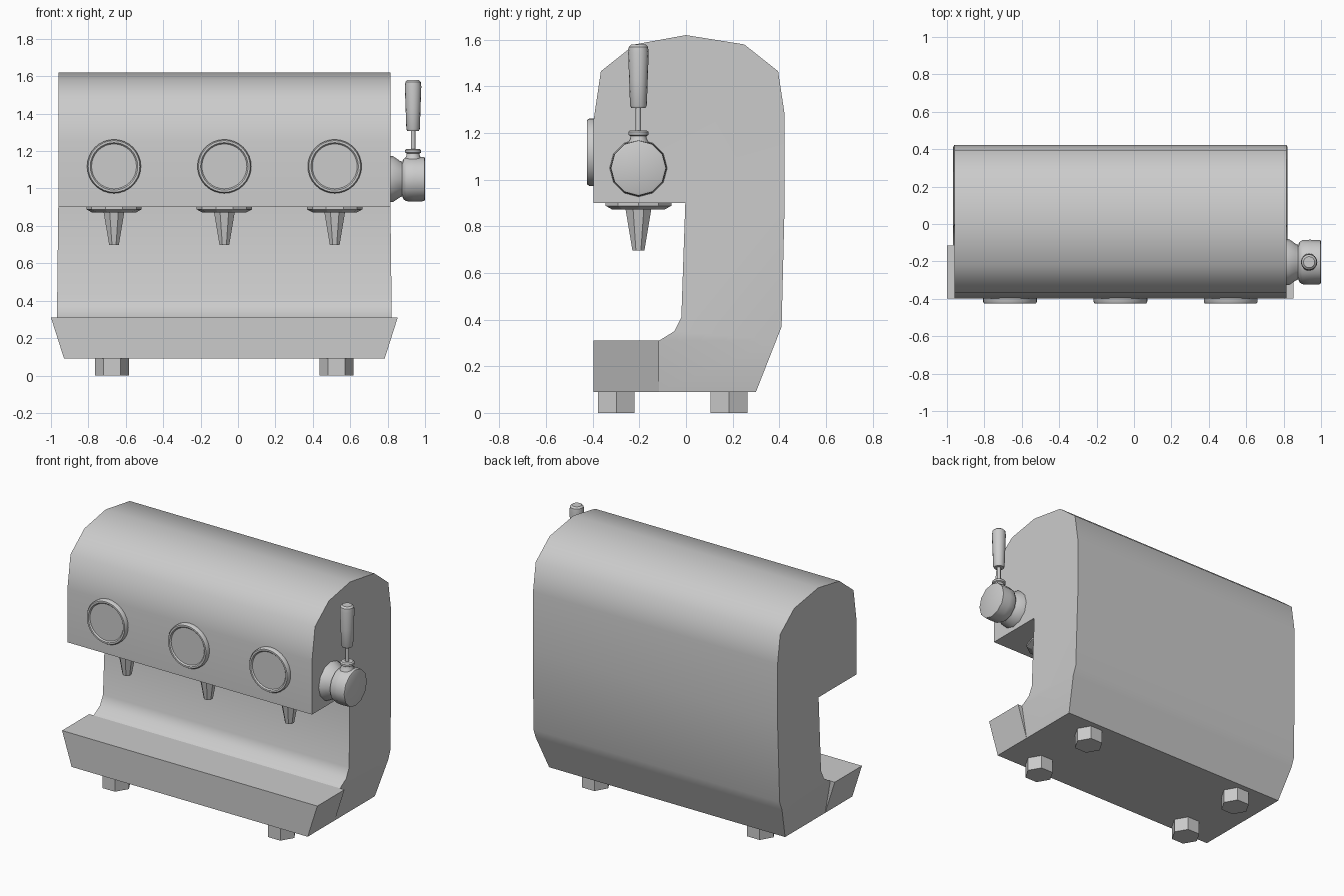
import bpy, bmesh, math
from mathutils import Matrix, Vector

if "Cube" in bpy.data.objects:
    bpy.data.objects.remove(bpy.data.objects["Cube"])

CX = -0.073          # centre line of the machine body
GROUPS = [-0.663, -0.073, 0.517]


def finish(bm, name, angle=None):
    bmesh.ops.recalc_face_normals(bm, faces=bm.faces)
    me = bpy.data.meshes.new(name)
    bm.to_mesh(me)
    bm.free()
    ob = bpy.data.objects.new(name, me)
    bpy.context.collection.objects.link(ob)
    if angle:
        bpy.ops.object.select_all(action='DESELECT')
        ob.select_set(True)
        bpy.context.view_layer.objects.active = ob
        bpy.ops.object.shade_smooth_by_angle(angle=math.radians(angle))
    return ob


def lathe(name, profile, sides, loc, rot=None, angle=40, phase=0.0):
    """Revolve (radius, height) pairs about local z, with flat end caps."""
    bm = bmesh.new()
    rings = []
    for r, h in profile:
        rings.append([bm.verts.new((r * math.cos(phase + 2 * math.pi * i / sides),
                                    r * math.sin(phase + 2 * math.pi * i / sides), h))
                      for i in range(sides)])
    for a, b in zip(rings, rings[1:]):
        for i in range(sides):
            j = (i + 1) % sides
            bm.faces.new((a[i], a[j], b[j], b[i]))
    bm.faces.new(rings[0])
    bm.faces.new(rings[-1])
    m = Matrix.Translation(loc) @ (rot or Matrix.Identity(4))
    bmesh.ops.transform(bm, matrix=m, verts=bm.verts)
    return finish(bm, name, angle)


def half_width(z):
    """Side walls swell slightly low down, then tuck in at the base."""
    if z > 0.89:
        return 0.888
    if z > 0.31:
        return 0.888 + 0.007 * (0.9 - z) / 0.59
    return 0.857 + 0.038 * (z - 0.09) / 0.22


# main body: C-shaped side profile extruded along x
outline = [(-0.115, 0.09), (0.30, 0.09), (0.41, 0.37), (0.423, 0.90), (0.423, 1.28),
           (0.395, 1.465), (0.25, 1.58), (0.0, 1.62), (-0.22, 1.58), (-0.365, 1.465),
           (-0.397, 1.25), (-0.397, 0.90), (-0.003, 0.90), (-0.02, 0.41),
           (-0.05, 0.35), (-0.115, 0.31)]
bm = bmesh.new()
face = bm.faces.new([bm.verts.new((-1, y, z)) for y, z in outline])
ext = bmesh.ops.extrude_face_region(bm, geom=[face], use_keep_orig=True)
for v in ext['geom']:
    if isinstance(v, bmesh.types.BMVert):
        v.co.x = 1
for z in (0.31, 0.90):
    bmesh.ops.bisect_plane(bm, geom=bm.verts[:] + bm.edges[:] + bm.faces[:],
                           plane_co=Vector((0, 0, z)), plane_no=Vector((0, 0, 1)), dist=1e-4)
for v in bm.verts:
    v.co.x = CX + math.copysign(half_width(v.co.z), v.co.x)
finish(bm, "machine_body", 50)

# drip tray: box flaring outwards at the top
bm = bmesh.new()
bmesh.ops.create_cube(bm, size=2)
for v in bm.verts:
    top = v.co.z > 0
    v.co = (CX + v.co.x * (0.927 if top else 0.857),
            -0.115 if v.co.y > 0 else -0.397, 0.31 if top else 0.09)
finish(bm, "drip_tray")

# hexagonal feet
for x in (-0.674, 0.527):
    for y in (-0.299, 0.184):
        lathe("foot", [(0.091, 0), (0.091, 0.09)], 6, (x, y, 0), angle=None)

# round front dials and pouring spouts
to_front = Matrix.Rotation(math.pi / 2, 4, 'X')
for x in GROUPS:
    lathe("front_dial", [(0.144, -0.01), (0.144, 0.018), (0.138, 0.028), (0.127, 0.028),
                         (0.120, 0.02), (0.001, 0.02)], 32, (x, -0.397, 1.118), to_front)
    lathe("spout_collar", [(0.148, 0.90), (0.148, 0.888), (0.118, 0.872)], 10,
          (x, -0.204, 0), angle=None)
    lathe("spout", [(0.062, 0.885), (0.028, 0.697)], 8, (x, -0.204, 0),
          angle=None, phase=math.pi / 8)

# steam valve on the right side
to_right = Matrix.Rotation(math.pi / 2, 4, 'Y')
lathe("valve_drum", [(0.125, 0.80), (0.122, 0.83), (0.098, 0.865), (0.092, 0.878),
                     (0.108, 0.885), (0.118, 0.90), (0.120, 0.94), (0.118, 0.996),
                     (0.109, 1.0)], 12, (0, -0.204, 1.05), to_right)

# lever: collar, rod and grip
lever = (0.936, -0.204, 0)
lathe("lever_collar", [(0.05, 1.15), (0.036, 1.175), (0.034, 1.187), (0.043, 1.192),
                       (0.043, 1.205), (0.035, 1.212)], 16, lever)
lathe("lever_rod", [(0.012, 1.20), (0.012, 1.32)], 12, lever)
lathe("lever_grip", [(0.031, 1.308), (0.036, 1.318), (0.040, 1.43), (0.044, 1.545),
                     (0.041, 1.57), (0.030, 1.58)], 16, lever)
